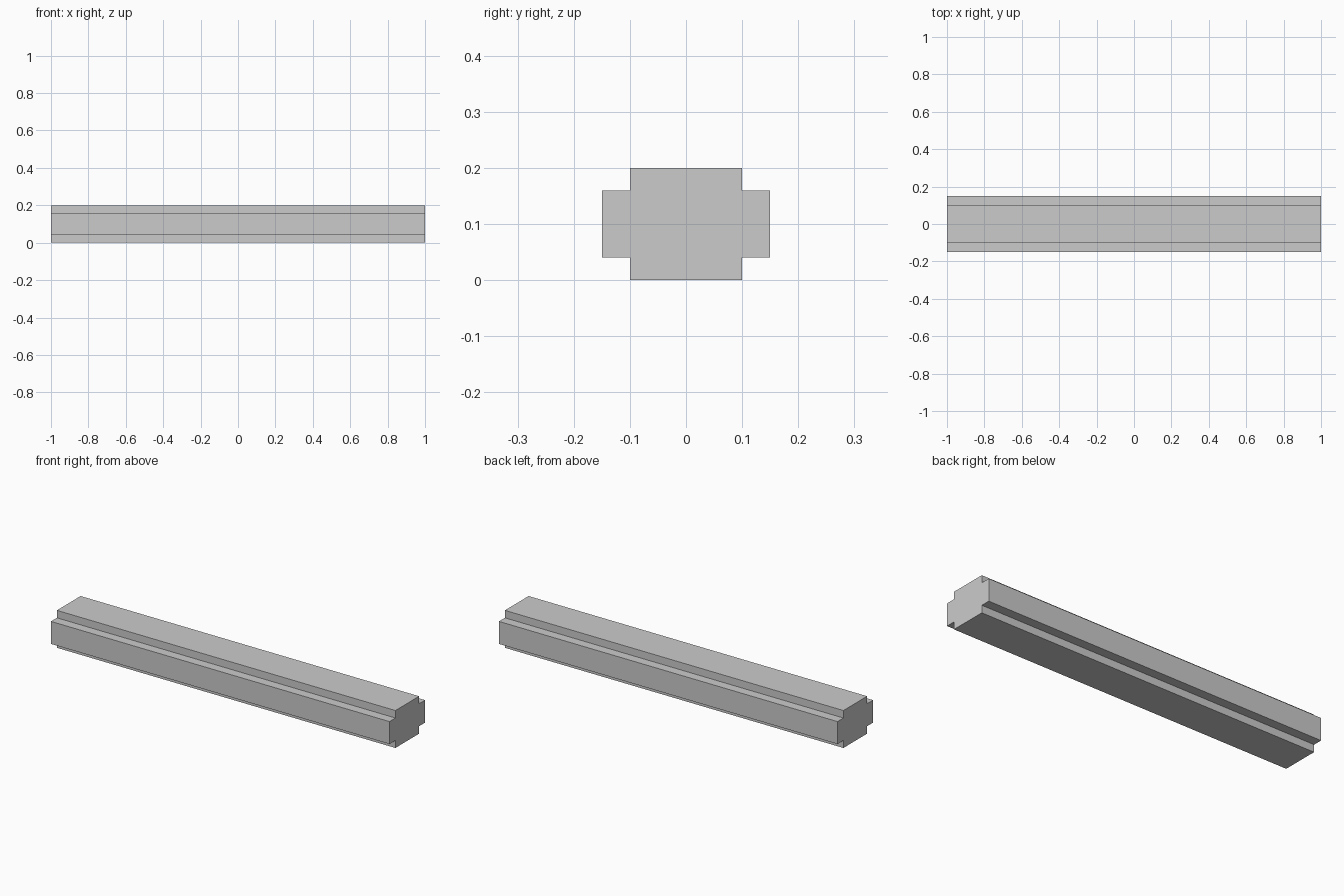
import bpy
import bmesh

if "Cube" in bpy.data.objects:
    bpy.data.objects.remove(bpy.data.objects["Cube"])

LENGTH = 2.0

# Cross-section (y, z): right half from bottom to top, mirrored for the left
half = [(0.10, 0.0), (0.10, 0.04), (0.15, 0.04),
        (0.15, 0.16), (0.10, 0.16), (0.10, 0.20)]
profile = half + [(-y, z) for y, z in reversed(half)]

# Stepped beam: extrude the section along x
bm = bmesh.new()
end = bm.faces.new([bm.verts.new((-LENGTH / 2, y, z)) for y, z in profile])
ext = bmesh.ops.extrude_face_region(bm, geom=[end], use_keep_orig=True)
moved = [g for g in ext["geom"] if isinstance(g, bmesh.types.BMVert)]
bmesh.ops.translate(bm, verts=moved, vec=(LENGTH, 0, 0))
bmesh.ops.recalc_face_normals(bm, faces=bm.faces)

mesh = bpy.data.meshes.new("stepped_beam")
bm.to_mesh(mesh)
bm.free()
beam = bpy.data.objects.new("stepped_beam", mesh)
bpy.context.collection.objects.link(beam)
